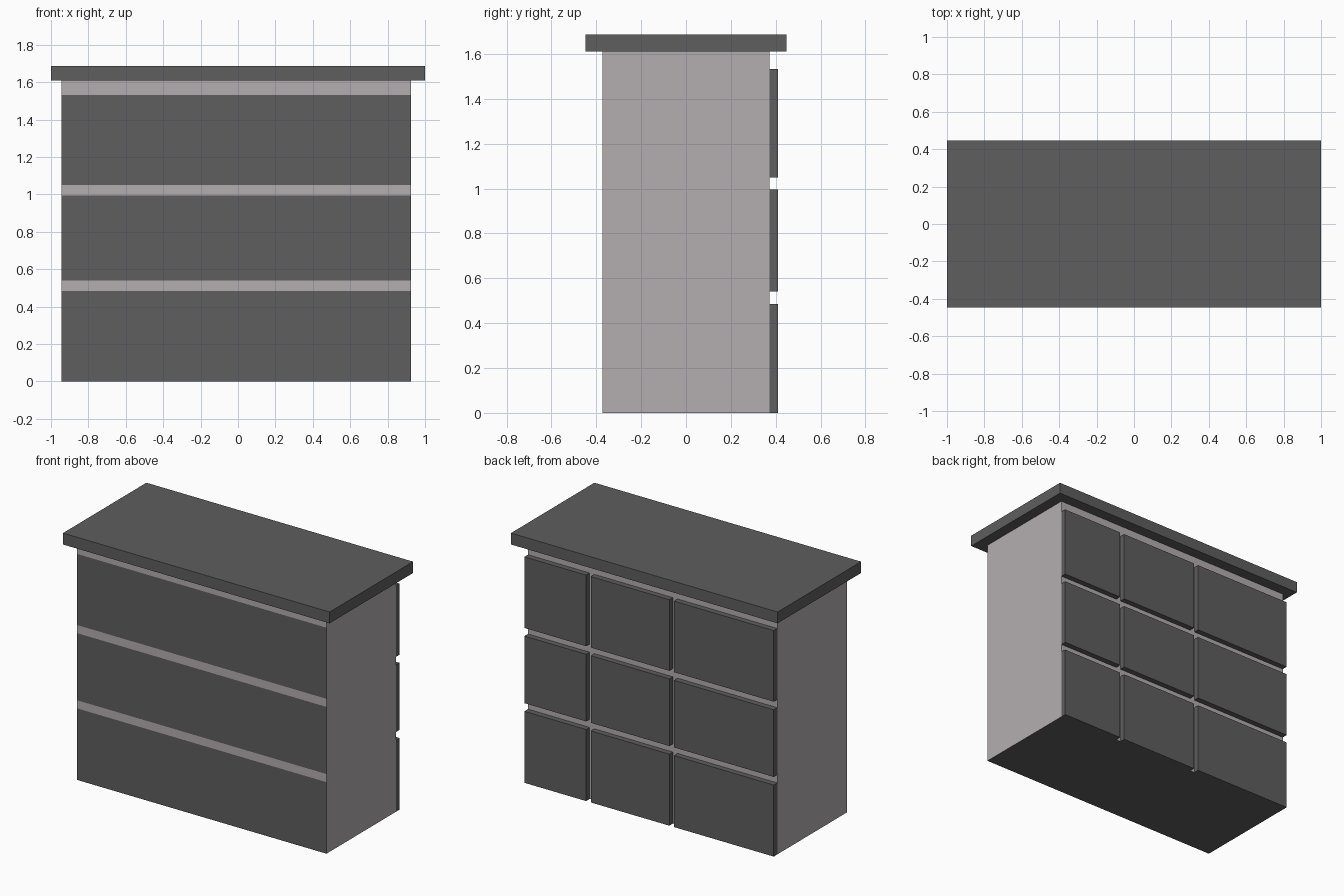
import bpy, bmesh

if "Cube" in bpy.data.objects:
    bpy.data.objects.remove(bpy.data.objects["Cube"])


def material(name, rgb):
    m = bpy.data.materials.new(name)
    m.diffuse_color = (*rgb, 1.0)
    m.use_nodes = True
    m.node_tree.nodes["Principled BSDF"].inputs["Base Color"].default_value = m.diffuse_color
    return m


DARK = material("dark_grey", (0.112, 0.112, 0.112))
LIGHT = material("pale_grey", (0.456, 0.423, 0.429))

X0, X1 = -0.945, 0.925          # cabinet sides
Y0, Y1, Y2 = -0.373, 0.372, 0.41  # front, back, back panel face
ROWS = [(0.0, 0.485), (0.54, 0.995), (1.05, 1.532)]
COLUMNS = [(X0, -0.197), (-0.162, 0.427), (0.462, X1)]
BODY_TOP, TOP = 1.61, 1.687


def box(name, x, y, z, mats):
    bm = bmesh.new()
    bmesh.ops.create_cube(bm, size=1)
    for v in bm.verts:
        v.co = [r[0] if c < 0 else r[1] for c, r in zip(v.co, (x, y, z))]
    me = bpy.data.meshes.new(name)
    bm.to_mesh(me)
    bm.free()
    for m in mats:
        me.materials.append(m)
    ob = bpy.data.objects.new(name, me)
    bpy.context.collection.objects.link(ob)
    return ob


# cabinet body: sliced at the row edges, front drawers and underside dark
body = box("cabinet_body", (X0, X1), (Y0, Y1), (0, BODY_TOP), (LIGHT, DARK))
bm = bmesh.new()
bm.from_mesh(body.data)
for z in [z for row in ROWS for z in row if z > 0]:
    bmesh.ops.bisect_plane(bm, geom=bm.verts[:] + bm.edges[:] + bm.faces[:],
                           plane_co=(0, 0, z), plane_no=(0, 0, 1))
bm.normal_update()
for f in bm.faces:
    z = f.calc_center_median().z
    drawer = f.normal.y < -0.5 and any(a < z < b for a, b in ROWS)
    f.material_index = int(drawer or f.normal.z < -0.5)
bm.to_mesh(body.data)
bm.free()

# raised panels on the back
for r, z in enumerate(ROWS, 1):
    for c, x in enumerate(COLUMNS, 1):
        box(f"back_panel_{r}_{c}", x, (Y1, Y2), z, [DARK])

# overhanging top
box("top_slab", (-1, 1), (-0.447, 0.447), (BODY_TOP, TOP), [DARK])
